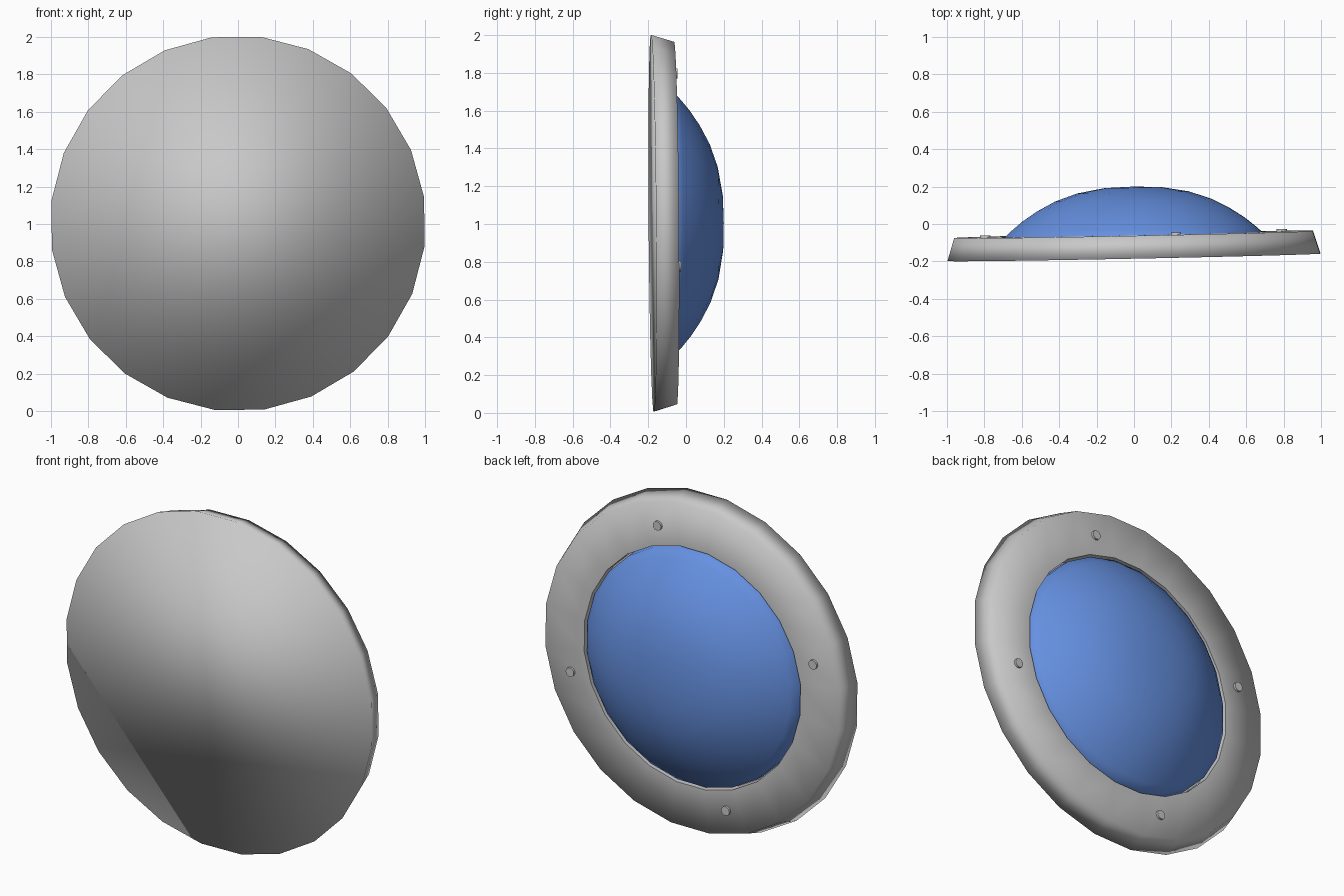
import bpy, bmesh, math
from mathutils import Matrix, Vector

if "Cube" in bpy.data.objects:
    bpy.data.objects.remove(bpy.data.objects["Cube"])

SIDES = 24

# Local frame: local z is the disc axis, pointing to the back (+y) with a slight tilt
axis_z = Vector((-0.02, 1.0, 0.0075)).normalized()
axis_y = (Vector((0, 0, 1)) - axis_z * axis_z.z).normalized()
axis_x = axis_y.cross(axis_z)
FRAME = Matrix((axis_x, axis_y, axis_z)).transposed().to_4x4()
FRAME.translation = (0, -0.178, 1.003)


def material(name, rgb):
    m = bpy.data.materials.new(name)
    m.diffuse_color = (*rgb, 1)
    m.use_nodes = True
    m.node_tree.nodes["Principled BSDF"].inputs["Base Color"].default_value = m.diffuse_color
    return m


def lathe(name, profile, mat, sides=SIDES, phase=0.0, centre=(0, 0),
          cap_first=False, cap_last=False, sharp=()):
    """Spin (radius, height) points round the disc axis; a zero radius is a pole."""
    bm = bmesh.new()
    rings = []
    for r, h in profile:
        n = 1 if r == 0 else sides
        rings.append([bm.verts.new((centre[0] + r * math.cos(phase + math.tau * i / sides),
                                    centre[1] + r * math.sin(phase + math.tau * i / sides), h))
                      for i in range(n)])
    for a, b in zip(rings, rings[1:]):
        for i in range(sides):
            j = (i + 1) % sides
            if len(b) == 1:
                bm.faces.new((a[i], a[j], b[0]))
            else:
                bm.faces.new((a[i], a[j], b[j], b[i]))
    if cap_first:
        bm.faces.new(rings[0][::-1])
    if cap_last:
        bm.faces.new(rings[-1])
    for f in bm.faces:
        f.smooth = True
    for k in sharp:
        for i in range(sides):
            bm.edges.get((rings[k][i], rings[k][(i + 1) % sides])).smooth = False
    bm.transform(FRAME)
    bm.normal_update()
    me = bpy.data.meshes.new(name)
    bm.to_mesh(me)
    bm.free()
    me.materials.append(mat)
    ob = bpy.data.objects.new(name, me)
    bpy.context.collection.objects.link(ob)
    return ob


grey = material("light grey", (0.58, 0.58, 0.58))
blue = material("blue", (0.13, 0.28, 0.75))
phase = math.radians(7)

# Housing: flat front, tapered rim, flat back ring and a shallow recess
lathe("housing", [(1.005, 0), (0.967, 0.122), (0.712, 0.122), (0.712, 0.06)], grey,
      phase=phase, cap_first=True, cap_last=True, sharp=(2, 3))

# Dome sitting in the recess
lathe("dome", [(0.703, 0.062), (0.70, 0.115), (0.66, 0.152), (0.60, 0.201), (0.52, 0.254),
               (0.42, 0.306), (0.30, 0.347), (0.15, 0.373), (0, 0.378)], blue,
      phase=phase)

# Four small studs on the back ring
for k in range(4):
    a = math.radians(74 + 90 * k)
    # local x runs opposite to world x when seen from the back
    p = Vector((math.cos(a), 0, math.sin(a))) * 0.825
    lathe(f"stud_{k + 1}", [(0.028, 0.11), (0.027, 0.134)], grey, sides=12,
          centre=(p.dot(axis_x), p.dot(axis_y)), cap_last=True, sharp=(1,))
